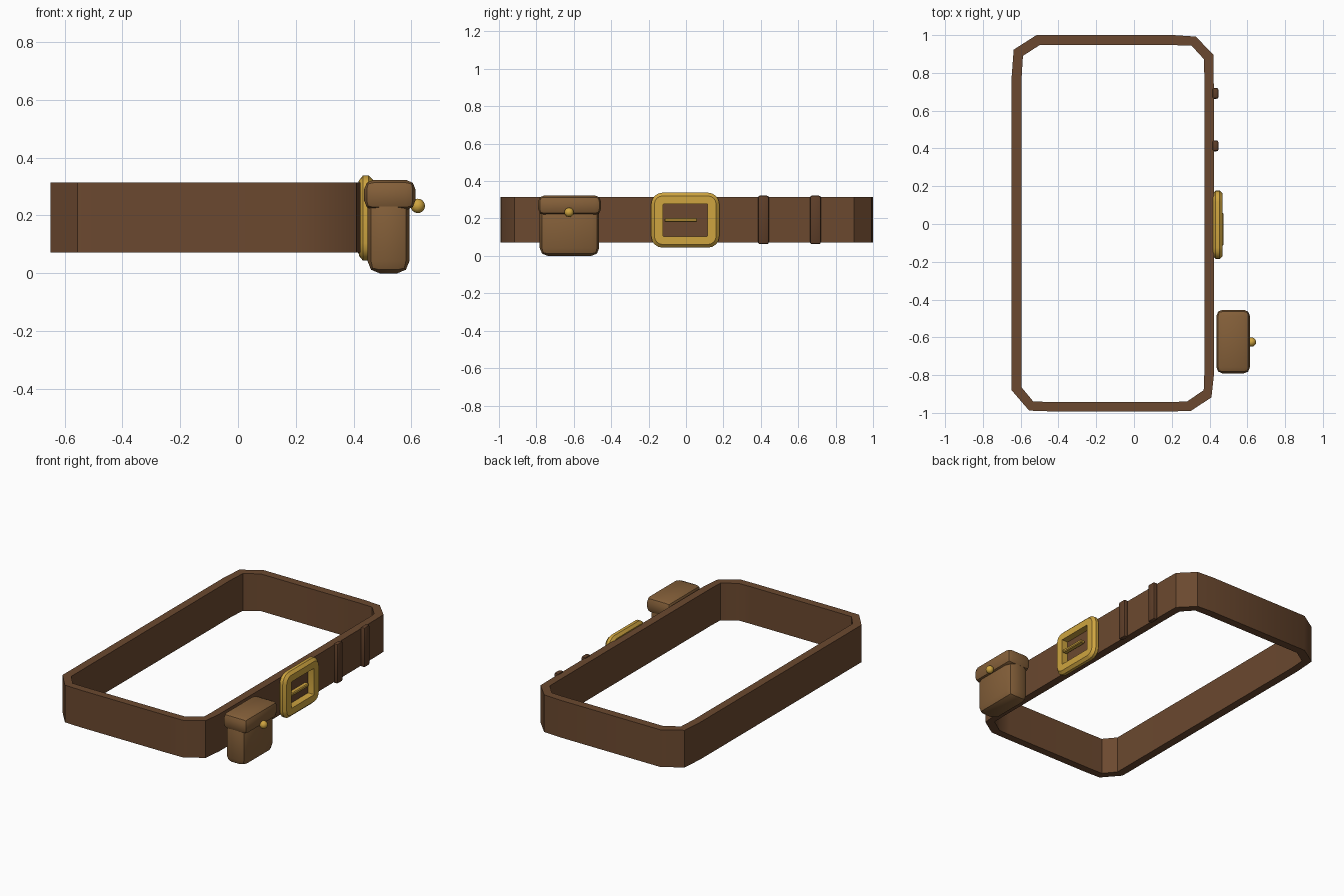
import bpy, bmesh, math
from mathutils import Vector

if "Cube" in bpy.data.objects:
    bpy.data.objects.remove(bpy.data.objects["Cube"])


def material(name, rgb):
    m = bpy.data.materials.new(name)
    lin = [c / 12.92 if c <= 0.04045 else ((c + 0.055) / 1.055) ** 2.4 for c in rgb]
    m.diffuse_color = (*lin, 1)
    m.use_nodes = True
    m.node_tree.nodes["Principled BSDF"].inputs["Base Color"].default_value = m.diffuse_color
    return m


BELT = material("brown leather", (0.42, 0.285, 0.185))
DARK = material("dark leather", (0.37, 0.245, 0.16))
POUCH = material("tan leather", (0.52, 0.375, 0.225))
GOLD = material("brass", (0.81, 0.645, 0.25))


def finish(name, bm, mat, angle=35):
    bmesh.ops.recalc_face_normals(bm, faces=bm.faces)
    mesh = bpy.data.meshes.new(name)
    bm.to_mesh(mesh)
    bm.free()
    ob = bpy.data.objects.new(name, mesh)
    bpy.context.collection.objects.link(ob)
    mesh.materials.append(mat)
    bpy.ops.object.select_all(action='DESELECT')
    ob.select_set(True)
    bpy.context.view_layer.objects.active = ob
    bpy.ops.object.shade_smooth_by_angle(angle=math.radians(angle))
    return ob


def box(name, lo, hi, mat, bevel, segments=2):
    bm = bmesh.new()
    bmesh.ops.create_cube(bm, size=1)
    lo, hi = Vector(lo), Vector(hi)
    for v in bm.verts:
        v.co = (lo + hi) / 2 + v.co * (hi - lo)
    bmesh.ops.bevel(bm, geom=bm.edges[:], offset=bevel, segments=segments,
                    profile=0.5, affect='EDGES')
    return finish(name, bm, mat)


def loft(name, rings, mat, closed):
    """Skin equal-length closed loops; closed joins the last ring to the first."""
    bm = bmesh.new()
    vs = [[bm.verts.new(p) for p in r] for r in rings]
    n = len(rings[0])
    for k in range(len(vs) if closed else len(vs) - 1):
        a, b = vs[k], vs[(k + 1) % len(vs)]
        for i in range(n):
            j = (i + 1) % n
            bm.faces.new((a[i], a[j], b[j], b[i]))
    return finish(name, bm, mat)


# belt strap: closed band with chamfered corners
outer = [(-0.648, -0.88), (-0.555, -0.988), (-0.44, -0.992), (0.20, -0.992), (0.30, -0.99),
         (0.41, -0.918), (0.423, -0.80), (0.425, 0.0), (0.422, 0.80), (0.42, 0.897),
         (0.327, 0.992), (0.21, 1.0), (-0.516, 1.0), (-0.637, 0.923), (-0.648, 0.775)]
inner = [(-0.595, -0.865), (-0.533, -0.94), (-0.44, -0.942), (0.20, -0.942), (0.28, -0.94),
         (0.369, -0.88), (0.372, -0.80), (0.372, 0.0), (0.372, 0.80), (0.37, 0.873),
         (0.305, 0.944), (0.21, 0.947), (-0.50, 0.947), (-0.588, 0.89), (-0.595, 0.775)]
Z0, Z1 = 0.072, 0.314
loft("belt_strap", [[(x, y, z) for x, y in pts] for pts, z in
                    ((outer, Z0), (outer, Z1), (inner, Z1), (inner, Z0))], BELT, True)


# buckle frame: rounded rectangle outside, square window inside
def rounded_rect(x, hy, hz, r, steps=4):
    pts = []
    for k, (sy, sz) in enumerate(((1, 1), (-1, 1), (-1, -1), (1, -1))):
        for i in range(steps + 1):
            a = math.pi / 2 * (k + i / steps)
            pts.append((x, -0.004 + sy * (hy - r) + r * math.cos(a),
                        0.191 + sz * (hz - r) + r * math.sin(a)))
    return pts


loft("buckle_frame", [rounded_rect(0.418, 0.165, 0.13, 0.045),
                      rounded_rect(0.432, 0.182, 0.147, 0.06),
                      rounded_rect(0.452, 0.182, 0.147, 0.06),
                      rounded_rect(0.469, 0.165, 0.13, 0.045),
                      rounded_rect(0.469, 0.118, 0.086, 0.002),
                      rounded_rect(0.418, 0.118, 0.086, 0.002)], GOLD, True)
box("buckle_prong", (0.44, -0.115, 0.181), (0.473, 0.06, 0.202), GOLD, 0.005, 1)

# strap keeper loops
for i, y in enumerate((0.414, 0.692)):
    box(f"strap_loop_{i + 1}", (0.415, y - 0.029, 0.063), (0.447, y + 0.029, 0.322), DARK, 0.01)

# pouch with flap and stud
box("pouch_body", (0.448, -0.782, 0.0), (0.593, -0.464, 0.29), POUCH, 0.042)
box("pouch_flap", (0.436, -0.791, 0.219), (0.614, -0.454, 0.323), POUCH, 0.033)
bm = bmesh.new()
bmesh.ops.create_uvsphere(bm, u_segments=12, v_segments=8, radius=0.025)
bmesh.ops.translate(bm, verts=bm.verts, vec=(0.622, -0.625, 0.233))
finish("pouch_stud", bm, GOLD, 50)
